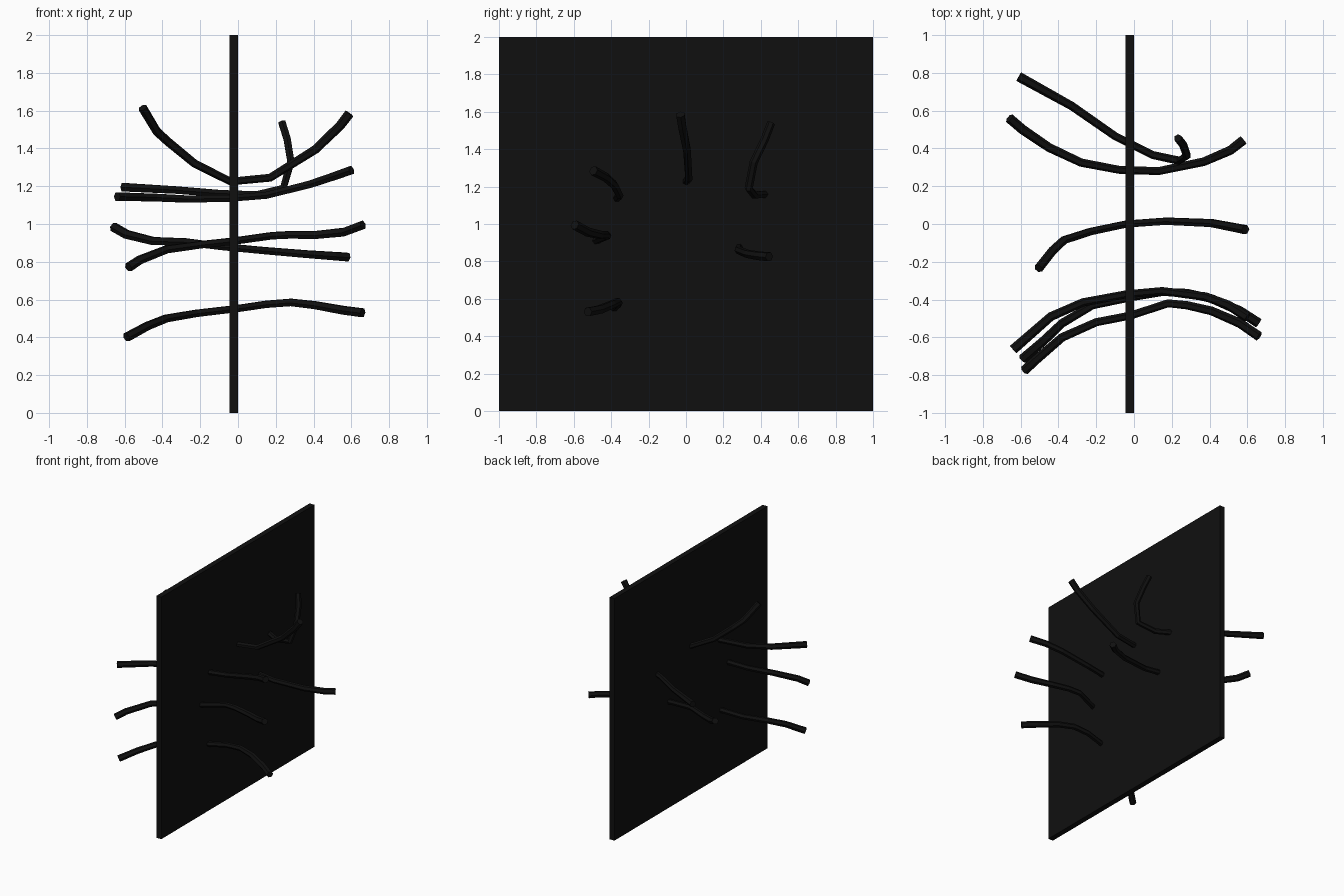
import bpy

black = bpy.data.materials.new("matte_black")
black.diffuse_color = (0.005, 0.005, 0.005, 1)

# Upright square panel
bpy.ops.mesh.primitive_cube_add(size=1, location=(-0.023, 0, 1))
panel = bpy.context.object
panel.name = "panel"
panel.scale = (0.044, 2, 2)
bpy.ops.object.transform_apply(location=False, rotation=False, scale=True)
panel.data.materials.append(black)


def rod(name, pts):
    """Bent six-sided rod through the panel, a little thicker at its ends."""
    cu = bpy.data.curves.new(name, 'CURVE')
    cu.dimensions = '3D'
    cu.bevel_depth = 1.0
    cu.bevel_resolution = 1
    cu.use_fill_caps = True
    sp = cu.splines.new('POLY')
    sp.use_smooth = False
    sp.points.add(len(pts) - 1)
    for p, co in zip(sp.points, pts):
        p.co = (*co, 1)
        p.radius = 0.021 + 0.005 * min(1, abs(co[0]) / 0.6) ** 2
    ob = bpy.data.objects.new(name, cu)
    bpy.context.collection.objects.link(ob)
    bpy.ops.object.select_all(action='DESELECT')
    ob.select_set(True)
    bpy.context.view_layer.objects.active = ob
    bpy.ops.object.convert(target='MESH')
    bpy.context.object.data.materials.append(black)


# Rods, from the top down
rod("upper_rod", [(-.505, -.235, 1.615), (-.43, -.14, 1.49), (-.37, -.085, 1.435),
                  (-.23, -.04, 1.32), (-.04, .0, 1.225), (.17, .015, 1.245),
                  (.41, .005, 1.395), (.54, -.02, 1.52), (.59, -.03, 1.585)])
rod("hooked_rod", [(-.61, .78, 1.195), (-.33, .625, 1.18), (-.1, .465, 1.162),
                   (.1, .365, 1.155), (.24, .335, 1.19), (.28, .362, 1.33),
                   (.26, .42, 1.45), (.232, .455, 1.54)])
rod("front_middle_rod", [(-.64, -.665, 1.145), (-.44, -.49, 1.14), (-.27, -.415, 1.132),
                         (-.04, -.372, 1.136), (.15, -.355, 1.152), (.38, -.385, 1.21),
                         (.5, -.43, 1.25), (.6, -.495, 1.285)])
rod("back_low_rod", [(-.66, .56, .985), (-.59, .5, .945), (-.45, .405, .91),
                     (-.28, .325, .905), (-.08, .287, .88), (.13, .28, .86),
                     (.37, .33, .84), (.51, .39, .83), (.58, .445, .825)])
rod("front_low_rod", [(-.58, -.775, .77), (-.52, -.72, .81), (-.38, -.6, .865),
                      (-.2, -.52, .89), (-.02, -.485, .91), (.18, -.42, .938),
                      (.28, -.43, .943), (.41, -.46, .942), (.56, -.525, .957),
                      (.662, -.595, .995)])
rod("bottom_rod", [(-.59, -.715, .4), (-.48, -.62, .46), (-.38, -.525, .5),
                   (-.22, -.43, .527), (0, -.385, .553), (.15, -.36, .575),
                   (.28, -.365, .585), (.41, -.395, .57), (.56, -.46, .543),
                   (.66, -.525, .53)])
